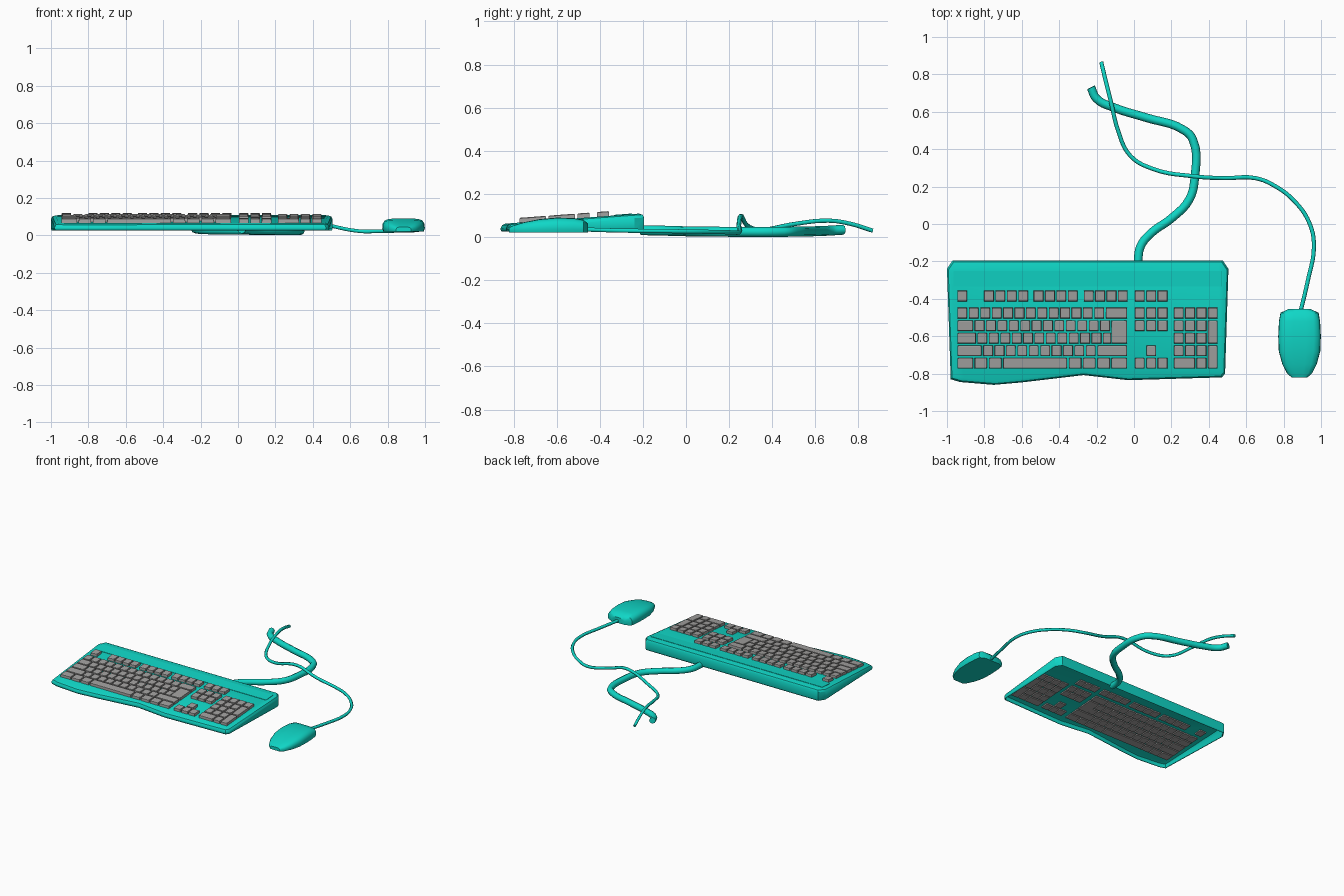
import bpy, bmesh, math
from mathutils import Vector

if "Cube" in bpy.data.objects:
    bpy.data.objects.remove(bpy.data.objects["Cube"], do_unlink=True)


def material(name, rgb):
    m = bpy.data.materials.new(name)
    m.use_nodes = True
    m.diffuse_color = (*rgb, 1)
    m.node_tree.nodes["Principled BSDF"].inputs["Base Color"].default_value = (*rgb, 1)
    return m


TEAL = material("teal plastic", (0.005, 0.68, 0.57))
GREY = material("key grey", (0.36, 0.355, 0.35))


def finish(bm, name, mat, angle=None):
    bmesh.ops.recalc_face_normals(bm, faces=bm.faces)
    mesh = bpy.data.meshes.new(name)
    bm.to_mesh(mesh)
    bm.free()
    mesh.materials.append(mat)
    obj = bpy.data.objects.new(name, mesh)
    bpy.context.collection.objects.link(obj)
    if angle:
        bpy.ops.object.select_all(action="DESELECT")
        obj.select_set(True)
        bpy.context.view_layer.objects.active = obj
        bpy.ops.object.shade_smooth_by_angle(angle=math.radians(angle))
    return obj


def bridge(bm, rings):
    """Join successive closed rings of points with quads; return the vertex rings."""
    loops = [[bm.verts.new(p) for p in ring] for ring in rings]
    for a, b in zip(loops, loops[1:]):
        for i in range(len(a)):
            j = (i + 1) % len(a)
            bm.faces.new((a[i], a[j], b[j], b[i]))
    return loops


def deck_z(y):
    return 0.11 + 0.075 * (y + 0.2)


# Keyboard case: open-bottomed shell with a sloping deck and wavy front edge
outline = [(-0.97, -0.195), (-1.0, -0.24), (-0.98, -0.83), (-0.93, -0.845),
           (-0.75, -0.86), (-0.6, -0.847), (-0.27, -0.808), (-0.03, -0.835),
           (0.47, -0.82), (0.487, -0.8), (0.505, -0.24), (0.475, -0.195)]
mid = Vector((-0.247, -0.52))


def case_ring(inset, height):
    ring = []
    for x, y in outline:
        x -= math.copysign(inset, x - mid.x) * min(1, abs(x - mid.x) / 0.6)
        y -= math.copysign(inset, y - mid.y)
        ring.append((x, y, height(y)))
    return ring


bm = bmesh.new()
rings = bridge(bm, [case_ring(0.004, lambda y: 0.025),
                    case_ring(0.0, lambda y: 0.035),
                    case_ring(0.0, lambda y: deck_z(y) - 0.02),
                    case_ring(0.007, lambda y: deck_z(y) - 0.006),
                    case_ring(0.022, deck_z)])
bm.faces.new(rings[-1])
case = finish(bm, "keyboard_case", TEAL, 35)
shell = case.modifiers.new("wall", "SOLIDIFY")
shell.thickness = 0.005
shell.offset = -1


# Tapered block that follows the deck slope
def add_block(bm, x0, x1, y0, y1, low, high, taper):
    rings = []
    for offset, t in ((low, 0), (high - taper / 2, taper / 4), (high, taper)):
        rings.append([(x, y, deck_z(y) + offset) for x, y in
                      ((x0 + t, y0 + t), (x1 - t, y0 + t), (x1 - t, y1 - t), (x0 + t, y1 - t))])
    loops = bridge(bm, rings)
    bm.faces.new(loops[0])
    bm.faces.new(loops[-1])


# Label strip behind the keys
bm = bmesh.new()
add_block(bm, -0.965, 0.47, -0.335, -0.25, -0.001, 0.003, 0.001)
finish(bm, "rear_strip", TEAL)

# Keys: rows are described by widths in key units
U = 0.061
ROW_Y = [-0.385, -0.476, -0.543, -0.61, -0.677, -0.744]
GAP = 0.004
keys = bmesh.new()


def add_key(x, width, row, last_row=None):
    last_row = row if last_row is None else last_row
    add_block(keys, x + GAP, x + width * U - GAP, ROW_Y[last_row] - 0.029,
              ROW_Y[row] + 0.029, -0.014, 0.022, 0.006)


def add_row(x, row, widths):
    for w in widths:
        add_key(x, w, row)
        x += w * U


LEFT, NAV, PAD = -0.948, 0.0, 0.208
# function row
add_row(LEFT, 0, [1])
for x in (-0.806, -0.541, -0.273):
    add_row(x, 0, [1] * 4)
# main block
add_row(LEFT, 1, [1] * 13 + [2])
add_row(LEFT, 2, [1.5] + [1] * 12)
add_row(LEFT, 3, [1.75] + [1] * 11)
add_row(LEFT, 4, [2.25] + [1] * 10 + [2.75])
add_row(LEFT, 5, [1.5, 1.25, 1.25, 5.75, 1.25, 1.25, 1.25, 1.5])
# tall return key with its lower left foot
add_key(LEFT + 13.5 * U, 1.5, 2, 3)
add_key(LEFT + 12.75 * U, 0.87, 3)
# navigation and arrow keys
for row in (0, 1, 2, 5):
    add_row(NAV, row, [1] * 3)
add_key(NAV + U, 1, 4)
# number pad
add_row(PAD, 1, [1] * 4)
for row in (2, 3, 4):
    add_row(PAD, row, [1] * 3)
add_row(PAD, 5, [2, 1])
for row in (2, 4):
    add_key(PAD + 3 * U, 1, row, row + 1)
finish(keys, "keys", GREY)

# Mouse: cross-sections lofted from nose to cable end (y, half width, top)
sections = [(-0.822, 0.04, 0.044), (-0.8, 0.066, 0.054), (-0.75, 0.092, 0.069),
            (-0.68, 0.111, 0.083), (-0.6, 0.114, 0.09), (-0.52, 0.11, 0.088),
            (-0.475, 0.102, 0.08), (-0.455, 0.06, 0.062)]
half = [(0.95, 0), (1, 0.25), (0.98, 0.6), (0.88, 0.85), (0.68, 0.97), (0.3, 1)]
arch = half + [(-x, z) for x, z in reversed(half)]
bm = bmesh.new()
loops = bridge(bm, [[(0.885 + x * w, y, 0.02 + z * (top - 0.02)) for x, z in arch]
                    for y, w, top in sections])
bm.faces.new(loops[0])
bm.faces.new(loops[-1])
finish(bm, "mouse_body", TEAL, 40)


# Cables: round swept curves
def cable(name, points, radius, sides):
    curve = bpy.data.curves.new(name, "CURVE")
    curve.dimensions = "3D"
    curve.bevel_depth = radius
    curve.bevel_resolution = sides
    curve.resolution_u = 5
    curve.use_fill_caps = True
    spline = curve.splines.new("BEZIER")
    spline.bezier_points.add(len(points) - 1)
    for bp, p in zip(spline.bezier_points, points):
        bp.co = p
        bp.handle_left_type = bp.handle_right_type = "AUTO"
    curve.materials.append(TEAL)
    obj = bpy.data.objects.new(name, curve)
    bpy.context.collection.objects.link(obj)


cable("keyboard_cable", [
    (0.02, -0.21, 0.032), (0.035, -0.12, 0.03), (0.09, -0.05, 0.028), (0.2, 0.03, 0.026),
    (0.295, 0.13, 0.025), (0.325, 0.25, 0.024), (0.315, 0.45, 0.024), (0.27, 0.5, 0.025),
    (0.06, 0.57, 0.026), (-0.1, 0.62, 0.028), (-0.2, 0.67, 0.03), (-0.23, 0.73, 0.034)],
    0.023, 2)
cable("mouse_cable", [
    (0.89, -0.47, 0.035), (0.93, -0.3, 0.03), (0.962, -0.12, 0.028), (0.94, 0.0, 0.026),
    (0.86, 0.12, 0.024), (0.75, 0.205, 0.022), (0.65, 0.245, 0.022), (0.48, 0.245, 0.055),
    (0.32, 0.255, 0.098), (0.1, 0.295, 0.045), (-0.02, 0.365, 0.035), (-0.085, 0.5, 0.06),
    (-0.125, 0.66, 0.076), (-0.15, 0.76, 0.062), (-0.175, 0.865, 0.03)],
    0.011, 1)
